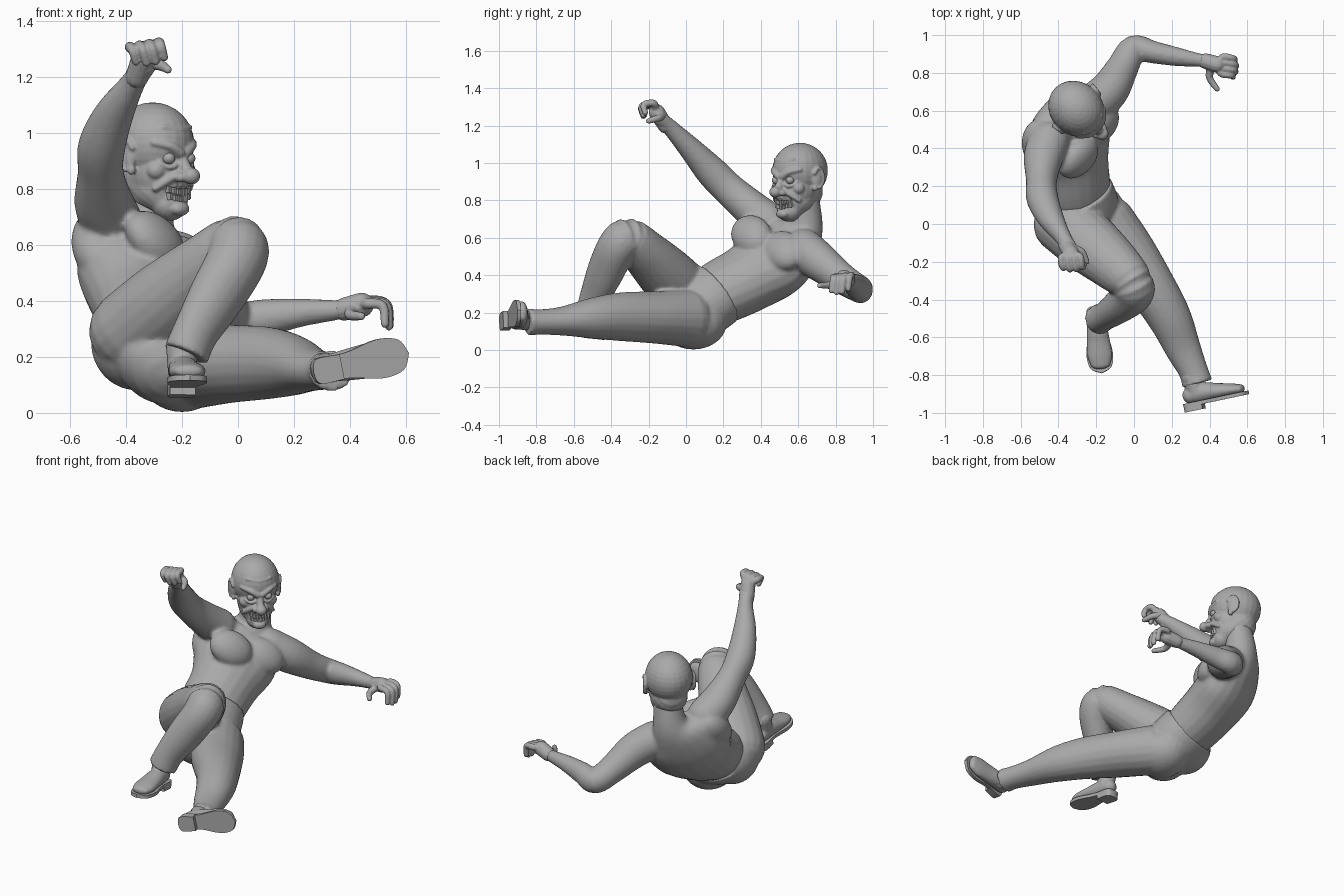
import bpy
import bmesh
from math import cos, sin, pi, radians
from mathutils import Vector, Matrix

cube = bpy.data.objects.get("Cube")
if cube:
    bpy.data.objects.remove(cube, do_unlink=True)

GREY = (0.40, 0.40, 0.40, 1.0)
grey = bpy.data.materials.new("plain_grey")
grey.use_nodes = True
grey.diffuse_color = GREY
grey.node_tree.nodes["Principled BSDF"].inputs["Base Color"].default_value = GREY


def finish(name, bm, voxel=0, smooth=4, place=None):
    """Turn a bmesh into an object; voxel fuses overlapping volumes into one skin."""
    if place:
        bm.transform(place)
    bmesh.ops.recalc_face_normals(bm, faces=bm.faces)
    mesh = bpy.data.meshes.new(name)
    bm.to_mesh(mesh)
    bm.free()
    mesh.materials.append(grey)
    obj = bpy.data.objects.new(name, mesh)
    bpy.context.collection.objects.link(obj)
    if voxel:
        fuse = obj.modifiers.new("fuse", "REMESH")
        fuse.mode = "VOXEL"
        fuse.voxel_size = voxel
        fuse.use_smooth_shade = True
        relax = obj.modifiers.new("relax", "SMOOTH")
        relax.factor = 0.5
        relax.iterations = smooth
    else:
        bpy.ops.object.select_all(action="DESELECT")
        obj.select_set(True)
        bpy.context.view_layer.objects.active = obj
        bpy.ops.object.shade_smooth_by_angle(angle=radians(40))


def spline(rows, steps=5):
    """Catmull-Rom samples through the rows."""
    rows = [Vector(r) for r in rows]
    out = []
    for i in range(len(rows) - 1):
        a, b = rows[max(i - 1, 0)], rows[i]
        c, d = rows[i + 1], rows[min(i + 2, len(rows) - 1)]
        for s in range(steps):
            t = s / steps
            out.append(0.5 * (2 * b + (c - a) * t + (2 * a - 5 * b + 4 * c - d) * t ** 2
                              + (3 * b - a - 3 * c + d) * t ** 3))
    return out + [rows[-1]]


def loft(bm, rows, side=(1, 0, 0), side_end=None, caps=(1, 1), sides=20):
    """Skin ellipses (x, y, z, side radius, depth radius) along a curved path."""
    pts = spline(rows)
    first, last = Vector(side), Vector(side_end or side)
    count = len(pts)
    rings = []

    def ring(centre, u, v, a, b):
        rings.append([bm.verts.new(centre + u * a * cos(2 * pi * k / sides) + v * b * sin(2 * pi * k / sides))
                      for k in range(sides)])

    for i, p in enumerate(pts):
        centre = Vector(p[:3])
        tangent = (Vector(pts[min(i + 1, count - 1)][:3]) - Vector(pts[max(i - 1, 0)][:3])).normalized()
        u = first.lerp(last, i / (count - 1))
        u = (u - tangent * u.dot(tangent)).normalized()
        v = tangent.cross(u)
        a, b = p[3], p[4]
        bulge = [radians(g) for g in (80, 60, 40, 20)]
        if i == 0 and caps[0]:
            for g in bulge:
                ring(centre - tangent * min(a, b) * caps[0] * sin(g), u, v, a * cos(g), b * cos(g))
        ring(centre, u, v, a, b)
        if i == count - 1 and caps[1]:
            for g in reversed(bulge):
                ring(centre + tangent * min(a, b) * caps[1] * sin(g), u, v, a * cos(g), b * cos(g))
    for lower, upper in zip(rings, rings[1:]):
        for k in range(sides):
            n = (k + 1) % sides
            bm.faces.new((lower[k], lower[n], upper[n], upper[k]))
    bm.faces.new(rings[0][::-1])
    bm.faces.new(rings[-1])


def tube(bm, points, radius, tip=None):
    """Round tube that tapers from radius to tip."""
    tip = tip or radius
    last = len(points) - 1
    rows = []
    for i, p in enumerate(points):
        r = radius + (tip - radius) * i / last
        rows.append((*p, r, r))
    direction = Vector(points[-1]) - Vector(points[0])
    loft(bm, rows, direction.orthogonal(), sides=12)


def blob(bm, centre, radii, turn=None):
    matrix = Matrix.Translation(centre) @ (turn or Matrix()) @ Matrix.Diagonal((*radii, 1))
    bmesh.ops.create_uvsphere(bm, u_segments=24, v_segments=16, radius=1, matrix=matrix)


def box(bm, centre, size):
    bmesh.ops.create_cube(bm, size=1, matrix=Matrix.Translation(centre) @ Matrix.Diagonal((*size, 1)))


def frame(origin, forward, up):
    """Matrix whose -Y is forward and Z is up."""
    y = -Vector(forward).normalized()
    x = y.cross(Vector(up)).normalized()
    return Matrix.Translation(origin) @ Matrix((x, y, x.cross(y))).transposed().to_4x4()


# Torso with shoulders, chest and arms
HIP_SIDE, CHEST_SIDE = (0.85, 0.1, -0.45), (0.67, 0.65, -0.38)
body = bmesh.new()
loft(body, [(-.28, .03, .21, .18, .14), (-.31, .18, .305, .195, .165), (-.33, .325, .38, .205, .175),
            (-.35, .465, .475, .25, .175), (-.35, .57, .58, .22, .135), (-.33, .63, .665, .11, .10),
            (-.31, .63, .80, .085, .085)], HIP_SIDE, CHEST_SIDE)
chest = frame((0, 0, 0), (.72, -.45, .5), (-.05, .7, .7))
blob(body, (-.295, .35, .615), (.135, .075, .105), chest)
blob(body, (-.185, .52, .53), (.135, .075, .105), chest)
blob(body, (-.50, .43, .60), (.10, .09, .15), chest)
loft(body, [(-.45, .44, .68, .11, .11), (-.48, .35, .755, .105, .10), (-.49, .23, .86, .082, .088),
            (-.485, .135, .955, .085, .085), (-.44, .03, 1.07, .07, .065), (-.37, -.08, 1.185, .043, .045),
            (-.34, -.14, 1.24, .05, .04)])
loft(body, [(-.22, .63, .54, .11, .11), (-.13, .71, .475, .105, .105), (-.06, .83, .385, .085, .085),
            (.00, .93, .325, .07, .075), (.10, .91, .34, .06, .067), (.23, .885, .358, .05, .05),
            (.36, .865, .368, .035, .036), (.42, .85, .38, .045, .03)], (0, 1, 0))
finish("torso_and_arms", body, 0.011, 5)


def hand(name, palm, knuckles, bend, tip, thumb):
    bm = bmesh.new()
    tube(bm, palm, .042, .045)
    for i in range(4):
        base = Vector(knuckles[0]).lerp(Vector(knuckles[1]), i / 3)
        reach = 0.85 if i in (0, 3) else 1
        heel = Vector(palm[-1]).lerp(base, 0.4)
        tube(bm, (heel, base, base + Vector(bend) * reach, base + Vector(tip) * reach), .022, .015)
    tube(bm, thumb, .024, .015)
    finish(name, bm, 0.005, 3)


hand("right_hand", ((-.36, -.11, 1.20), (-.335, -.155, 1.27)), ((-.385, -.18, 1.305), (-.285, -.175, 1.32)),
     (.01, -.06, -.01), (.025, -.05, -.06), ((-.32, -.13, 1.25), (-.275, -.15, 1.24), (-.25, -.20, 1.225)))
hand("left_hand", ((.38, .862, .37), (.44, .845, .385)), ((.475, .885, .40), (.465, .795, .39)),
     (.06, -.01, -.01), (.07, -.02, -.085), ((.41, .83, .37), (.40, .775, .35), (.44, .715, .345)))

# Trousers: hips, seat and both legs
trousers = bmesh.new()
loft(trousers, [(-.26, -.03, .19, .19, .16), (-.285, .07, .245, .215, .18), (-.315, .16, .305, .21, .178)],
     HIP_SIDE, caps=(1, 0), sides=32)
blob(trousers, (-.20, .04, .15), (.16, .18, .147))
blob(trousers, (-.36, .05, .25), (.165, .17, .17))
loft(trousers, [(-.37, .01, .29, .155, .17), (-.24, -.10, .40, .15, .165), (-.10, -.22, .52, .125, .14),
                (-.01, -.31, .595, .11, .115), (-.005, -.37, .545, .105, .11), (-.08, -.435, .41, .09, .105),
                (-.15, -.485, .29, .075, .088), (-.185, -.505, .21, .08, .085)], (.7, -.7, 0), caps=(1, 0))
loft(trousers, [(-.15, .01, .17, .155, .155), (-.03, -.17, .175, .155, .14), (.10, -.35, .178, .13, .13),
                (.19, -.50, .17, .115, .11), (.26, -.66, .155, .095, .078), (.315, -.78, .15, .078, .068),
                (.335, -.845, .15, .083, .073)], (.8, .5, 0), caps=(.7, 0))
finish("trousers", trousers, 0.010, 4)


def shoe(name, place):
    """Upper, flat sole and heel block, toe along -Y."""
    upper = bmesh.new()
    loft(upper, [(0, -.02, .065, .045, .045), (0, -.09, .068, .054, .052), (0, -.17, .058, .062, .042),
                 (0, -.24, .050, .066, .034), (0, -.285, .045, .054, .026)])
    tube(upper, ((0, -.055, .07), (0, -.05, .12), (0, -.045, .16)), .052, .058)
    finish(name + "_upper", upper, 0.007, 3, place)
    sole = bmesh.new()
    half = spline([(0, .03, 0), (.045, .01, 0), (.046, -.10, 0), (.070, -.22, 0), (.055, -.30, 0), (0, -.33, 0)])
    outline = half + [Vector((-p.x, p.y, 0)) for p in half[-2:0:-1]]
    heel = [p for p in outline if p.y > -.09]
    for points, low, high in ((outline, .008, .028), (heel, -.018, .0085)):
        bottom = sole.faces.new([sole.verts.new((p.x, p.y, low)) for p in points])
        top = bmesh.ops.extrude_face_region(sole, geom=[bottom])["geom"]
        verts = [g for g in top if isinstance(g, bmesh.types.BMVert)]
        bmesh.ops.translate(sole, verts=verts, vec=(0, 0, high - low))
    finish(name + "_sole", sole, place=place)


shoe("right_shoe", frame((-.205, -.465, .075), (.10, -.97, .10), (0, .1, 1)))
shoe("left_shoe", frame((.295, -.975, .15), (.95, .20, .19), (-.2, .97, 0)))

# Head, turned towards the left side
HEAD = Matrix.Translation((-.305, .61, .95)) @ Matrix.Rotation(radians(46), 4, "Z")
head = bmesh.new()
blob(head, (0, 0, .01), (.140, .158, .148))
blob(head, (0, -.03, -.09), (.114, .122, .12))
loft(head, [(0, .02, -.10, .108, .11), (0, -.05, -.16, .100, .098), (0, -.085, -.205, .07, .06)])
blob(head, (0, -.135, -.222), (.04, .03, .026))
tube(head, ((0, -.135, -.02), (0, -.160, -.07), (0, -.175, -.10)), .018, .026)
blob(head, (0, -.192, -.105), (.033, .032, .03))
lips = [(.068 * cos(k * pi / 8), -.148 + .034 * cos(k * pi / 8) ** 2, -.177 + .032 * sin(k * pi / 8)
         + .016 * cos(k * pi / 8) ** 2) for k in range(17)]
tube(head, lips, .010)
for s in (-1, 1):
    blob(head, (s * .028, -.165, -.11), (.020, .024, .018))
    tube(head, ((s * .015, -.150, -.022), (s * .055, -.142, .002), (s * .10, -.105, .014)), .02, .013)
    tube(head, ((s * .03, -.148, -.10), (s * .06, -.13, -.122), (s * .088, -.098, -.15)), .016, .012)
    blob(head, (s * .076, -.092, -.085), (.036, .035, .034))
    tube(head, ((s * .03, -.148, -.065), (s * .055, -.142, -.074), (s * .085, -.115, -.058)), .008)
    ear = Matrix.Rotation(s * radians(-18), 4, "Z")
    blob(head, (s * .138, -.010, -.035), (.014, .030, .050), ear)
    rim = [(s * (.144 + .004 * cos(k)), -.008 + .032 * cos(k), -.03 + .052 * sin(k))
           for k in (-1.4, -.6, .2, 1, 1.8, 2.6)]
    tube(head, rim, .011)
    blob(head, (s * .132, -.022, -.082), (.014, .016, .02))
for height in (.045, .07):
    tube(head, ((-.07, -.121, height), (0, -.143, height - .01), (.07, -.121, height)), .008)
finish("head", head, 0.0055, 4, HEAD)

# Eyes and bared teeth
eyes = bmesh.new()
for s in (-1, 1):
    blob(eyes, (s * .052, -.131, -.042), (.023, .022, .021))
finish("eyes", eyes, place=HEAD)
teeth = bmesh.new()
for i in range(-3, 4):
    for row, height in ((0, -.162), (1, -.186)):
        x = i * .0165 + row * .004
        box(teeth, (x, -.144 + 7 * x * x, height + 4 * x * x), (.0125, .018, .024 - .002 * (i % 3)))
finish("teeth", teeth, place=HEAD)
